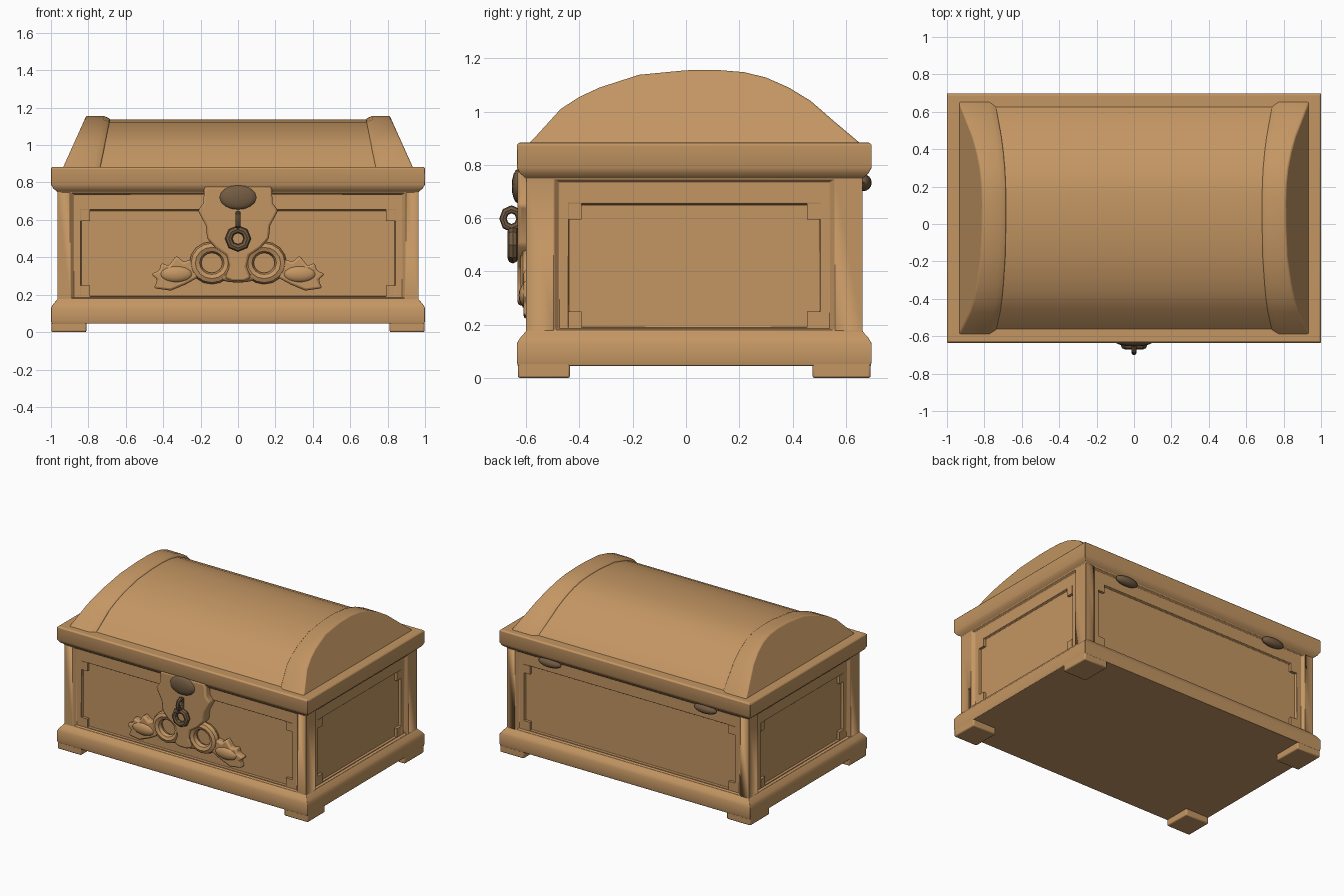
import bpy, bmesh, math
from mathutils import Vector, Matrix

cube = bpy.data.objects.get("Cube")
if cube:
    bpy.data.objects.remove(cube, do_unlink=True)


def material(name, rgb):
    mat = bpy.data.materials.new(name)
    mat.use_nodes = True
    mat.diffuse_color = (*rgb, 1)
    mat.node_tree.nodes["Principled BSDF"].inputs["Base Color"].default_value = (*rgb, 1)
    return mat


WOOD = material("warm_wood", (0.55, 0.305, 0.125))
METAL = material("dark_bronze", (0.17, 0.105, 0.055))


def finish(name, bm, mat=WOOD, bevel=0.0, angle=40):
    bmesh.ops.recalc_face_normals(bm, faces=bm.faces)
    mesh = bpy.data.meshes.new(name)
    bm.to_mesh(mesh)
    bm.free()
    mesh.materials.append(mat)
    obj = bpy.data.objects.new(name, mesh)
    bpy.context.collection.objects.link(obj)
    if bevel:
        mod = obj.modifiers.new("soft_edges", "BEVEL")
        mod.width, mod.segments, mod.limit_method = bevel, 2, "ANGLE"
        mod.angle_limit = math.radians(35)
    bpy.ops.object.select_all(action="DESELECT")
    obj.select_set(True)
    bpy.context.view_layer.objects.active = obj
    bpy.ops.object.shade_smooth_by_angle(angle=math.radians(angle))
    return obj


def loft(bm, rings):
    """Skin closed rings of points and cap both ends."""
    loops = [[bm.verts.new(p) for p in ring] for ring in rings]
    for a, b in zip(loops, loops[1:]):
        for i in range(len(a)):
            j = (i + 1) % len(a)
            bm.faces.new((a[i], a[j], b[j], b[i]))
    bm.faces.new(loops[0][::-1])
    bm.faces.new(loops[-1])


def box(name, x, y, z, bevel=0.0):
    bm = bmesh.new()
    loft(bm, [[(x[0], y[0], h), (x[1], y[0], h), (x[1], y[1], h), (x[0], y[1], h)] for h in z])
    return finish(name, bm, WOOD, bevel)


def plate(name, outline, front, back, bevel=0.012):
    bm = bmesh.new()
    loft(bm, [[(x, y, z) for x, z in outline] for y in (front, back)])
    return finish(name, bm, WOOD, bevel)


def ellipsoid(name, centre, size, mat):
    bm = bmesh.new()
    bmesh.ops.create_uvsphere(bm, u_segments=16, v_segments=8, radius=1,
                              matrix=Matrix.Translation(centre) @ Matrix.Diagonal((*size, 1)))
    return finish(name, bm, mat)


def ring(name, centre, major, minor, mat, axis="Y", sides=16, stretch=1.0):
    """Torus facing along the given axis."""
    bm = bmesh.new()
    grid = []
    for i in range(sides):
        a = math.tau * i / sides
        row = []
        for k in range(8):
            b = math.tau * k / 8
            r = major + minor * math.cos(b)
            u, v, w = r * math.cos(a), r * math.sin(a) * stretch, minor * math.sin(b)
            offset = (u, w, v) if axis == "Y" else (w, u, v)
            row.append(bm.verts.new(Vector(centre) + Vector(offset)))
        grid.append(row)
    for i in range(sides):
        for k in range(8):
            p, q = grid[i], grid[(i + 1) % sides]
            bm.faces.new((p[k], q[k], q[(k + 1) % 8], p[(k + 1) % 8]))
    return finish(name, bm, mat)


# Chest body: base moulding, walls and lid rim in one loft
X, Y0, Y1 = 1.0, -0.635, 0.697
WALL = 0.034
rows = [(0.004, 0.045), (0, 0.06), (0, 0.13), (0.012, 0.15), (WALL, 0.175), (WALL, 0.75),
        (0.012, 0.768), (0, 0.79), (0, 0.875), (0.008, 0.883)]
bm = bmesh.new()
loft(bm, [[(-X + d, Y0 + d, z), (X - d, Y0 + d, z), (X - d, Y1 - d, z), (-X + d, Y1 - d, z)]
          for d, z in rows])
bmesh.ops.recalc_face_normals(bm, faces=bm.faces)
bm.normal_update()

# Stepped recessed panels on all four walls
walls = [f for f in bm.faces if abs(f.normal.z) < 0.1 and f.calc_center_median().z > 0.4
         and f.calc_center_median().z < 0.5]
corners = []
for wall in walls:
    n = wall.normal.copy()
    side = Vector((-n.y, n.x, 0))
    post = 0.10 if abs(n.y) > 0.5 else 0.15
    steps = [(post, 0.0, 0.18, 0.745), (0.025, -0.018, 0.185, 0.735),
             (0.05, 0.0, 0.19, 0.655), (0.006, -0.018, 0.192, 0.649)]
    for i, (inset, depth, low, high) in enumerate(steps):
        bmesh.ops.inset_individual(bm, faces=[wall], thickness=inset, depth=depth)
        mid = wall.calc_center_median().z
        for v in wall.verts:
            v.co.z = low if v.co.z < mid else high
        if i == 2:
            centre = wall.calc_center_median()
            corners += [(v.co.copy(), n, side * (-1 if (v.co - centre).dot(side) > 0 else 1),
                         -1 if v.co.z > mid else 1) for v in wall.verts]
finish("chest_body", bm, WOOD, 0.004)

# Notched corner blocks of the panels
for co, n, inward, up in corners:
    a = co + n * 0.001
    b = co - n * 0.03 + inward * 0.05 + Vector((0, 0, up * 0.06))
    xs, ys, zs = [sorted((a[k], b[k])) for k in range(3)]
    box("panel_corner", xs, ys, zs)

# Feet
for s in (-1, 1):
    xs = sorted((s * 0.81, s * 0.998))
    box("front_foot", xs, (Y0 + 0.004, -0.435), (0, 0.07), 0.008)
    box("back_foot", xs, (0.475, Y1 - 0.004), (0, 0.07), 0.008)

# Domed lid
DOME = [(-0.6, 0.87), (-0.57, 0.90), (-0.47, 1.01), (-0.4, 1.055), (-0.325, 1.09),
        (-0.176, 1.138), (0, 1.155), (0.12, 1.156), (0.217, 1.148), (0.3, 1.128),
        (0.386, 1.09), (0.468, 1.04), (0.554, 0.965), (0.655, 0.88), (0.66, 0.87)]
barrel = [(0.035 + (y - 0.035) * 0.96, 0.87 + (z - 0.87) * 0.935) for y, z in DOME]
bm = bmesh.new()
loft(bm, [[(x, y, z) for y, z in barrel] for x in (-0.76, 0.76)])
finish("lid_barrel", bm)
for s in (-1, 1):
    bm = bmesh.new()
    inner = [(s * (0.74 - (z - 0.87) * 0.2), y * 0.985, z - 0.015) for y, z in DOME]
    ridge = [(s * (0.775 - (z - 0.87) * 0.2), y, z) for y, z in DOME]
    outer = [(s * (0.94 - (z - 0.87) * 0.45), y, z) for y, z in DOME]
    loft(bm, [inner, ridge, outer])
    finish("lid_end_band", bm, WOOD, 0.01)

# Front clasp plate
half = [(0.18, 0.78), (0.185, 0.69), (0.215, 0.65), (0.172, 0.57), (0.165, 0.5),
        (0.12, 0.45), (0.06, 0.41), (0.045, 0.35), (0.07, 0.29), (0.03, 0.272)]
plate("clasp_plate", half + [(-x, z) for x, z in reversed(half)], -0.632, -0.55)

# Scroll loops and leaves beside the clasp
leaf = [(0.2, 0.3), (0.25, 0.39), (0.29, 0.375), (0.33, 0.41), (0.37, 0.355), (0.41, 0.37),
        (0.42, 0.33), (0.465, 0.31), (0.43, 0.28), (0.45, 0.235), (0.36, 0.222), (0.28, 0.255)]
for s in (-1, 1):
    ring("scroll_loop", (s * 0.14, -0.59, 0.37), 0.088, 0.032, WOOD, stretch=0.95)
    plate("scroll_leaf", [(s * x, z) for x, z in leaf], -0.61, -0.55)
    ellipsoid("leaf_vein", (s * 0.33, -0.6, 0.31), (0.09, 0.028, 0.045), WOOD)
ellipsoid("scroll_bridge", (0, -0.595, 0.3), (0.12, 0.03, 0.035), WOOD)

# Lock boss with hanging pull
ellipsoid("lock_boss", (0, -0.63, 0.72), (0.1, 0.024, 0.065), METAL)
ring("pull_hook", (0, -0.655, 0.598), 0.032, 0.014, METAL, axis="X", sides=8, stretch=1.1)
ring("pull_ring", (0, -0.65, 0.5), 0.05, 0.02, METAL, sides=8)

# Back hinges
for s in (-1, 1):
    ellipsoid("hinge", (s * 0.62, 0.665, 0.733), (0.09, 0.032, 0.032), METAL)
